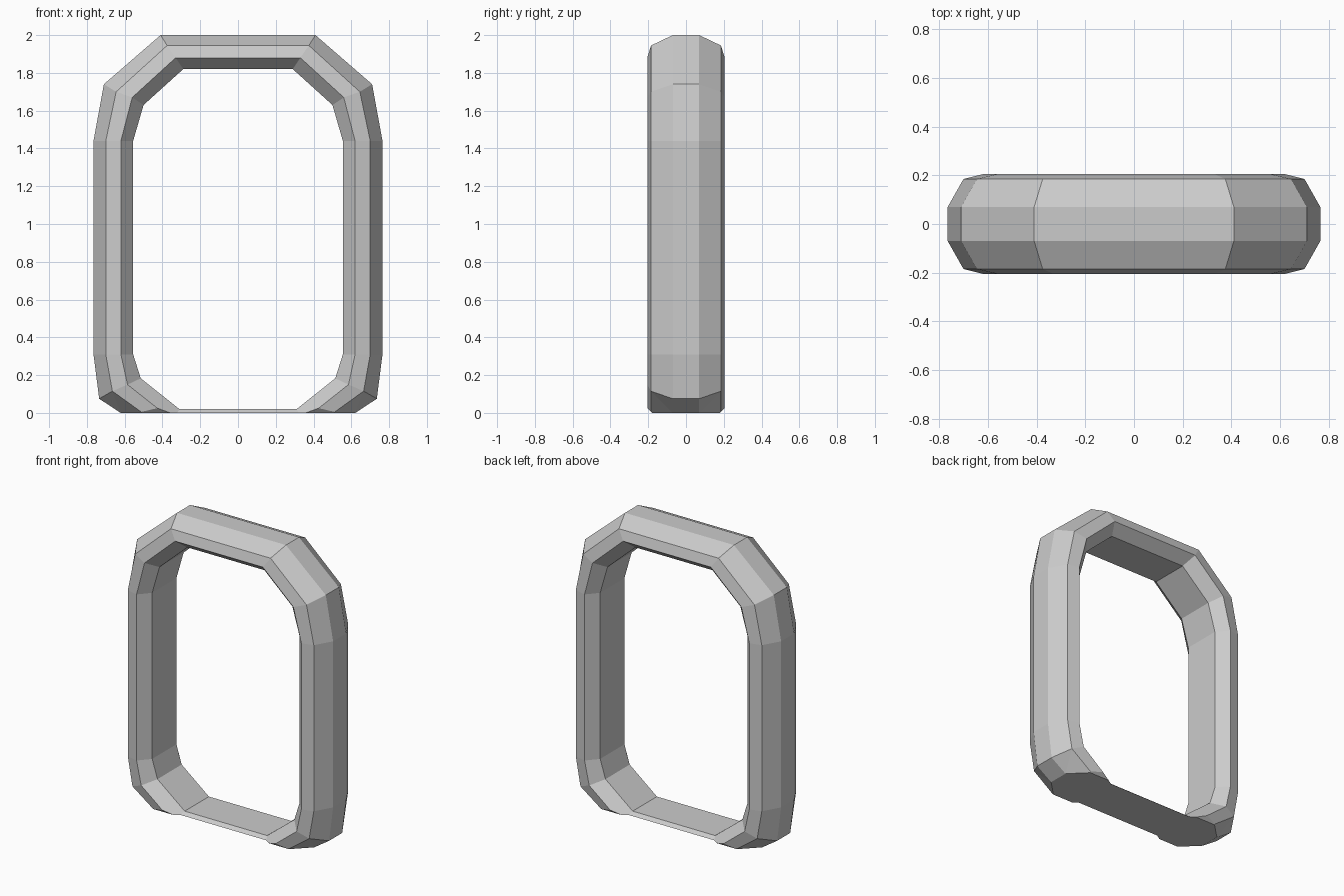
import bpy, bmesh

if "Cube" in bpy.data.objects:
    bpy.data.objects.remove(bpy.data.objects["Cube"])

# Each rail of the octagonal tube: depth |y|, then (x, z) from top to bottom, right half
rails = [
    (0.07,  [(.41, 2.0), (.71, 1.74), (.765, 1.44), (.765, .31), (.735, .075), (.41, -.14)]),
    (0.185, [(.375, 1.945), (.645, 1.70), (.70, 1.44), (.70, .31), (.665, .115), (.38, -.09)]),
    (0.205, [(.33, 1.88), (.56, 1.67), (.62, 1.44), (.62, .31), (.585, .15), (.345, -.04)]),
    (0.13,  [(.29, 1.82), (.50, 1.63), (.555, 1.44), (.555, .31), (.515, .183), (.31, .02)]),
]

# Cross-section order: front from outside to inside, then back from inside to outside
section = [(-y, pts) for y, pts in rails] + [(y, pts) for y, pts in reversed(rails)]

bm = bmesh.new()
stations = [(i, 1) for i in range(6)] + [(i, -1) for i in reversed(range(6))]
rings = [[bm.verts.new((s * pts[i][0], y, pts[i][1])) for y, pts in section]
         for i, s in stations]

# Skin the closed ring
for a, b in zip(rings, rings[1:] + rings[:1]):
    for k in range(8):
        n = (k + 1) % 8
        bm.faces.new((a[k], a[n], b[n], b[k]))


def slice_off(point, normal):
    """Cut away everything beyond a plane and cap the opening."""
    geom = bm.verts[:] + bm.edges[:] + bm.faces[:]
    bmesh.ops.bisect_plane(bm, geom=geom, dist=1e-5, plane_co=point,
                           plane_no=normal, clear_outer=True)
    bmesh.ops.holes_fill(bm, edges=[e for e in bm.edges if e.is_boundary], sides=0)


# Flat base, with chamfered front and back foot edges
slice_off((0, 0, 0), (0, 0, -1))
for s in (-1, 1):
    slice_off((0, s * .18, 0), (0, s, -1))

bmesh.ops.triangulate(bm, faces=[f for f in bm.faces if len(f.verts) > 4])
bmesh.ops.recalc_face_normals(bm, faces=bm.faces[:])

mesh = bpy.data.meshes.new("frame_ring")
bm.to_mesh(mesh)
bm.free()
obj = bpy.data.objects.new("frame_ring", mesh)
bpy.context.collection.objects.link(obj)
